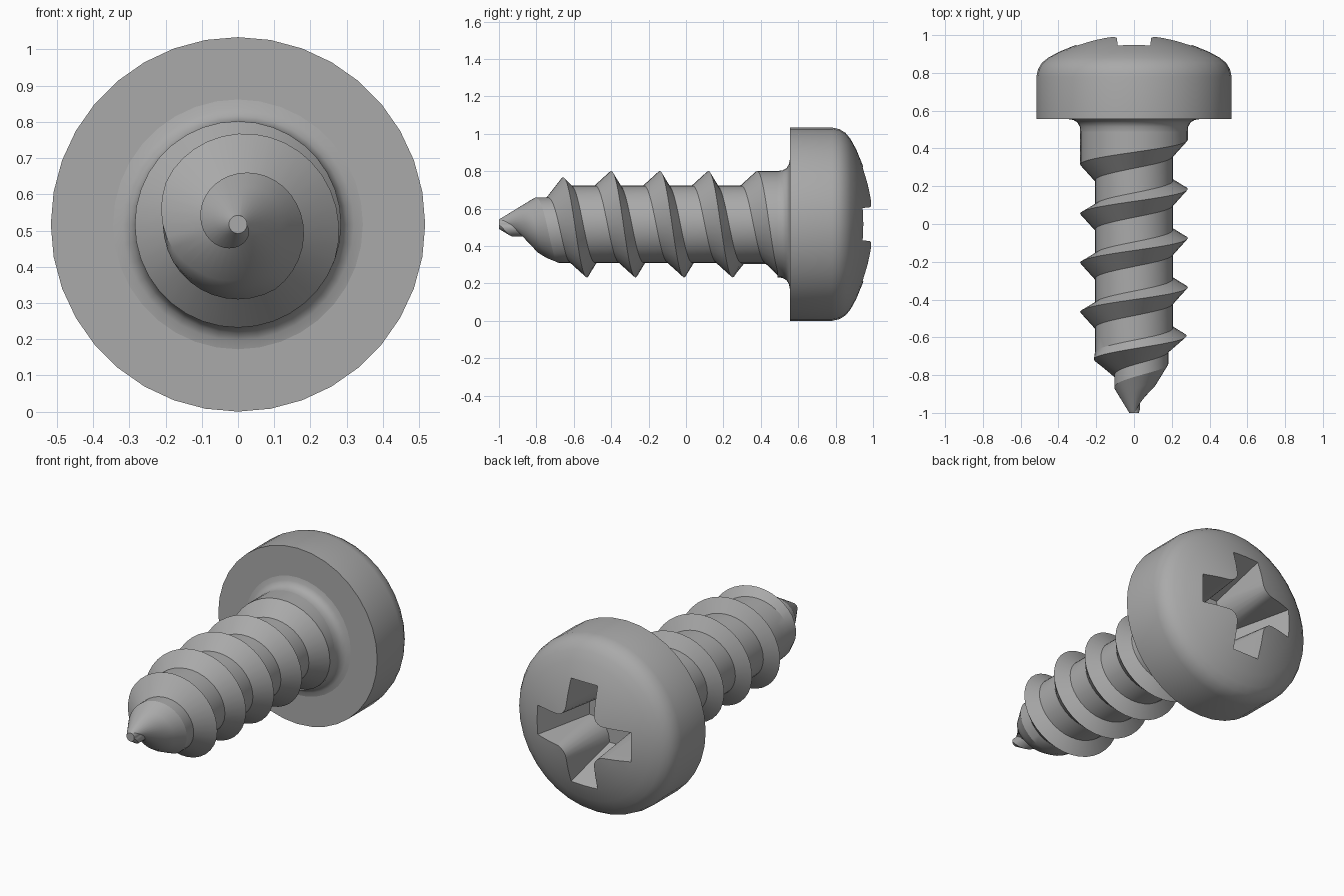
import bpy, bmesh
from math import sin, cos, pi, tau

cube = bpy.data.objects.get("Cube")
if cube:
    bpy.data.objects.remove(cube)

AXIS = 0.517    # height of the screw axis, also the head radius
SEG = 36
PITCH = 0.26
CORE, CREST = 0.207, 0.285

steel = bpy.data.materials.new("grey steel")
steel.use_nodes = True
grey = (0.4, 0.4, 0.4, 1)
steel.diffuse_color = grey
steel.node_tree.nodes["Principled BSDF"].inputs["Base Color"].default_value = grey


def polar(a, r, y):
    return (r * cos(a), y, AXIS + r * sin(a))


def finish(name, bm):
    bmesh.ops.remove_doubles(bm, verts=bm.verts, dist=0.0005)
    bmesh.ops.recalc_face_normals(bm, faces=bm.faces)
    mesh = bpy.data.meshes.new(name)
    bm.to_mesh(mesh)
    bm.free()
    mesh.materials.append(steel)
    obj = bpy.data.objects.new(name, mesh)
    bpy.context.collection.objects.link(obj)
    return obj


def smooth(obj):
    bpy.ops.object.select_all(action='DESELECT')
    obj.select_set(True)
    bpy.context.view_layer.objects.active = obj
    bpy.ops.object.shade_smooth_by_angle(angle=pi / 6)


def bridge(bm, rings, closed=True):
    for lower, upper in zip(rings, rings[1:]):
        n = len(lower)
        for i in range(n if closed else n - 1):
            j = (i + 1) % n
            bm.faces.new((lower[i], lower[j], upper[j], upper[i]))


def lathe(name, profile):
    bm = bmesh.new()
    rings = [[bm.verts.new(polar(tau * i / SEG, r, y)) for i in range(SEG)]
             for r, y in profile]
    bridge(bm, rings)
    for ring, (r, y) in ((rings[0], profile[0]), (rings[-1], profile[-1])):
        if r > 0.001:
            bm.faces.new(ring)
    return finish(name, bm)


# Pan head with a domed top
head = lathe("head", [
    (AXIS, 0.555), (AXIS, 0.78), (0.508, 0.82), (0.488, 0.853), (0.455, 0.88),
    (0.40, 0.91), (0.32, 0.943), (0.23, 0.972), (0.15, 0.991), (0.08, 1.0), (0, 1.0)])


# Cross recess: a tapered cross with rounded inner corners
def cross_section(bm, y, half, length, corner):
    ring = []
    for q in range(4):
        c, s = cos(q * pi / 2), sin(q * pi / 2)
        points = [(length, -half), (length, half)]
        for k in range(6):
            t = pi / 2 * k / 5
            points.append((half + corner * (1 - sin(t)), half + corner * (1 - cos(t))))
        ring += [bm.verts.new((u * c - v * s, y, AXIS + u * s + v * c)) for u, v in points]
    return ring


bm = bmesh.new()
sections = [cross_section(bm, 1.06, 0.1, 0.35, 0.05),
            cross_section(bm, 0.64, 0.05, 0.18, 0.12)]
bridge(bm, sections)
for section in sections:
    bm.faces.new(section)
cutter = finish("recess_cutter", bm)
cutter.hide_render = True
cut = head.modifiers.new("cross recess", 'BOOLEAN')
cut.operation = 'DIFFERENCE'
cut.solver = 'EXACT'
cut.object = cutter
bpy.context.view_layer.objects.active = head
bpy.ops.object.modifier_apply(modifier=cut.name)
bpy.data.objects.remove(cutter)
smooth(head)

# Fillet between head and shank
smooth(lathe("neck_fillet", [
    (CREST, 0.49), (0.287, 0.515), (0.30, 0.538), (0.32, 0.55), (0.355, 0.557)]))


# Threaded shank: one pitch of thread profile swept down a helix to the tip
def clamp(v, low=0.0, high=1.0):
    return max(low, min(high, v))


def cone(y):
    return clamp(0.025 + (y + 1) * 0.61, 0.025, CORE)


def thread_row(bm, turn):
    crest = 0.12 - PITCH * turn
    angle = pi / 2 + tau * turn
    height = (CREST - CORE) * clamp((crest + 0.76) / 0.18)
    fill = clamp((crest - 0.25) / 0.06)
    above = crest + PITCH
    valley_low = cone(crest + 0.045)
    valley_high = cone(above - 0.15)
    runout = lambda r: r + (CREST - r) * fill
    profile = [(0, cone(crest) + height), (0.045, runout(valley_low)),
               (PITCH - 0.15, runout(valley_high)), (PITCH - 0.085, runout(valley_high))]
    above_height = (CREST - CORE) * clamp((above + 0.76) / 0.18)
    profile.append((PITCH, cone(above) + above_height))
    row = []
    for offset, r in profile:
        y = crest + offset
        if y <= -1:
            r = 0.025
        row.append(bm.verts.new(polar(angle, r, clamp(y, -1, 0.5))))
    return row


bm = bmesh.new()
first, last = -2 * SEG, int(5.4 * SEG)
bridge(bm, [thread_row(bm, i / SEG) for i in range(first, last)], closed=False)
smooth(finish("threaded_shank", bm))

# Blunt tip
lathe("tip", [(0.025, -1.0), (0.025, -0.995)])
